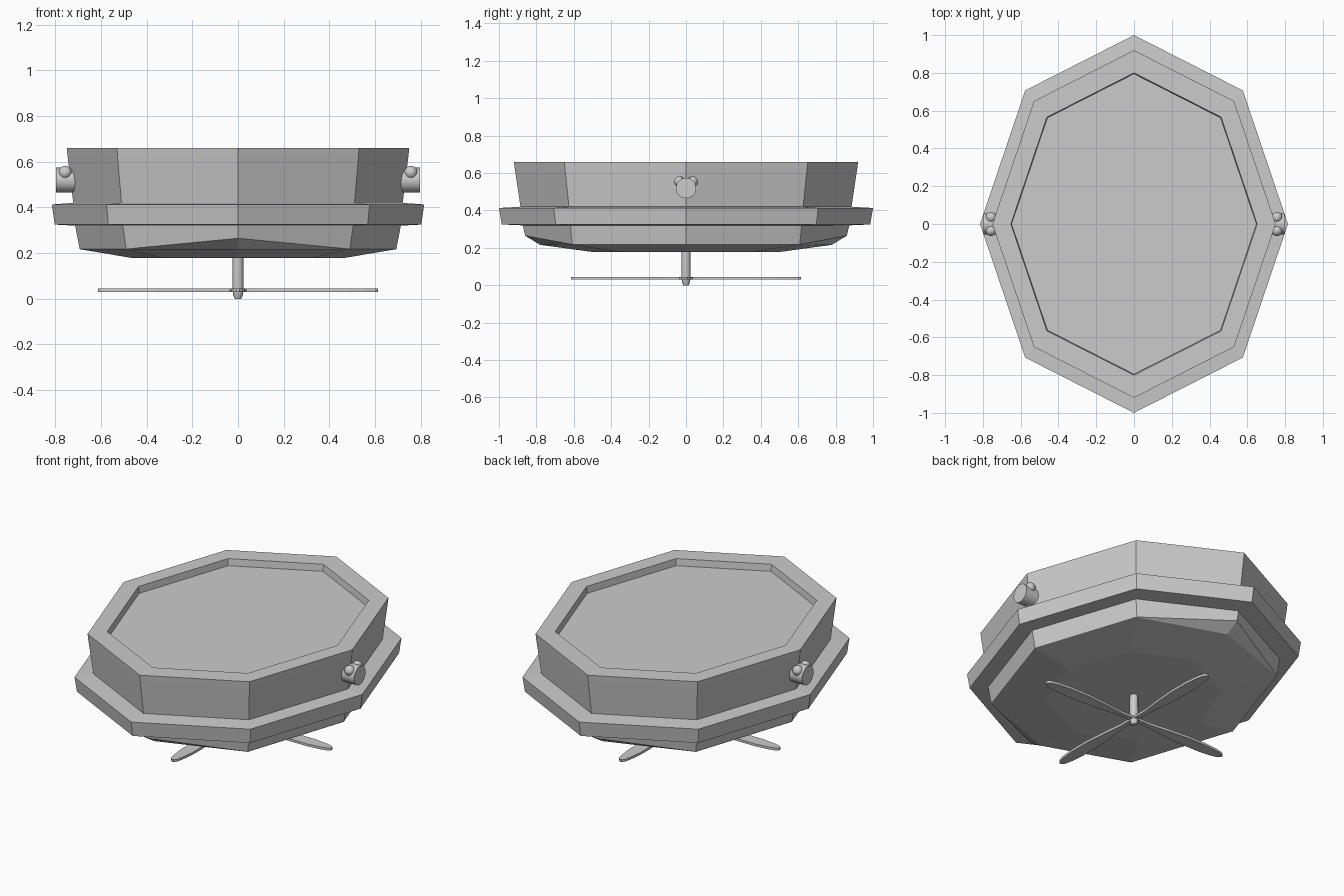
import bpy, bmesh
from math import cos, sin, pi, radians
from mathutils import Matrix, Vector

if "Cube" in bpy.data.objects:
    bpy.data.objects.remove(bpy.data.objects["Cube"])

SX = 0.815  # the octagon is narrower along x


def finish(name, bm, smooth=False):
    bmesh.ops.remove_doubles(bm, verts=bm.verts, dist=1e-4)
    bmesh.ops.recalc_face_normals(bm, faces=bm.faces)
    mesh = bpy.data.meshes.new(name)
    bm.to_mesh(mesh)
    bm.free()
    ob = bpy.data.objects.new(name, mesh)
    bpy.context.collection.objects.link(ob)
    if smooth:
        bpy.context.view_layer.objects.active = ob
        ob.select_set(True)
        bpy.ops.object.shade_smooth_by_angle(angle=radians(40))
        ob.select_set(False)
    return ob


def octagon(rx, ry, z, tip=None):
    """Eight points with corners on the axes; tip = (y, z) overrides the y corners."""
    pts = [Vector((rx * cos(i * pi / 4), ry * sin(i * pi / 4), z)) for i in range(8)]
    if tip:
        pts[2], pts[6] = Vector((0, tip[0], tip[1])), Vector((0, -tip[0], tip[1]))
    return pts


def loft(bm, rings, caps=True):
    loops = [[bm.verts.new(p) for p in r] for r in rings]
    for a, b in zip(loops, loops[1:]):
        n = len(a)
        for i in range(n):
            bm.faces.new((a[i], a[(i + 1) % n], b[(i + 1) % n], b[i]))
    if caps:
        bm.faces.new(loops[0])
        bm.faces.new(loops[-1])


def ring(r, z):
    return octagon(r * SX, r, z)


# Upper tray with recessed top
bm = bmesh.new()
loft(bm, [ring(0.885, 0.41), ring(0.885, 0.42), ring(0.915, 0.62), ring(0.92, 0.66),
          ring(0.80, 0.66), ring(0.795, 0.62)])
finish("upper_tray", bm)

# Projecting rim
bm = bmesh.new()
loft(bm, [ring(0.87, 0.32), ring(0.985, 0.325), ring(1.0, 0.413), ring(0.885, 0.42)])
finish("rim", bm)

# Lower hull with cut front and back corners
bm = bmesh.new()
loft(bm, [octagon(0.715, 0.875, 0.33),
          octagon(0.693, 0.86, 0.218, (0.86, 0.265)),
          octagon(0.692, 0.858, 0.217, (0.78, 0.216)),
          octagon(0.46, 0.50, 0.178)])
finish("lower_hull", bm)

# Side knobs, each with two small balls
for side, s in (("right", 1), ("left", -1)):
    bm = bmesh.new()
    bmesh.ops.create_cone(bm, cap_ends=True, segments=16, radius1=0.055, radius2=0.055, depth=0.10,
                          matrix=Matrix.Translation((s * 0.748, 0, 0.52)) @ Matrix.Rotation(pi / 2, 4, 'Y'))
    finish(side + "_knob", bm, True)
    bm = bmesh.new()
    for y in (-0.035, 0.035):
        bmesh.ops.create_uvsphere(bm, u_segments=16, v_segments=10, radius=0.029,
                                  matrix=Matrix.Translation((s * 0.757, y, 0.553)))
    finish(side + "_knob_balls", bm, True)

# Propeller shaft and hub turned from one profile
bm = bmesh.new()
loft(bm, [[Vector((r * cos(k * pi / 6), r * sin(k * pi / 6), z)) for k in range(12)]
          for r, z in ((0.014, 0.0), (0.022, 0.018), (0.024, 0.045), (0.023, 0.19))])
finish("propeller_shaft", bm, True)

# Four blades
half = [(0.01, 0.014), (0.10, 0.014), (0.22, 0.027), (0.36, 0.038), (0.48, 0.037),
        (0.56, 0.028), (0.60, 0.018), (0.614, 0.006)]
outline = half + [(x, -y) for x, y in reversed(half)]
bm = bmesh.new()
for k in range(4):
    rot = Matrix.Rotation(k * pi / 2, 3, 'Z')
    loft(bm, [[rot @ Vector((x, y, z)) for x, y in outline] for z in (0.030, 0.044)])
finish("propeller_blades", bm)
